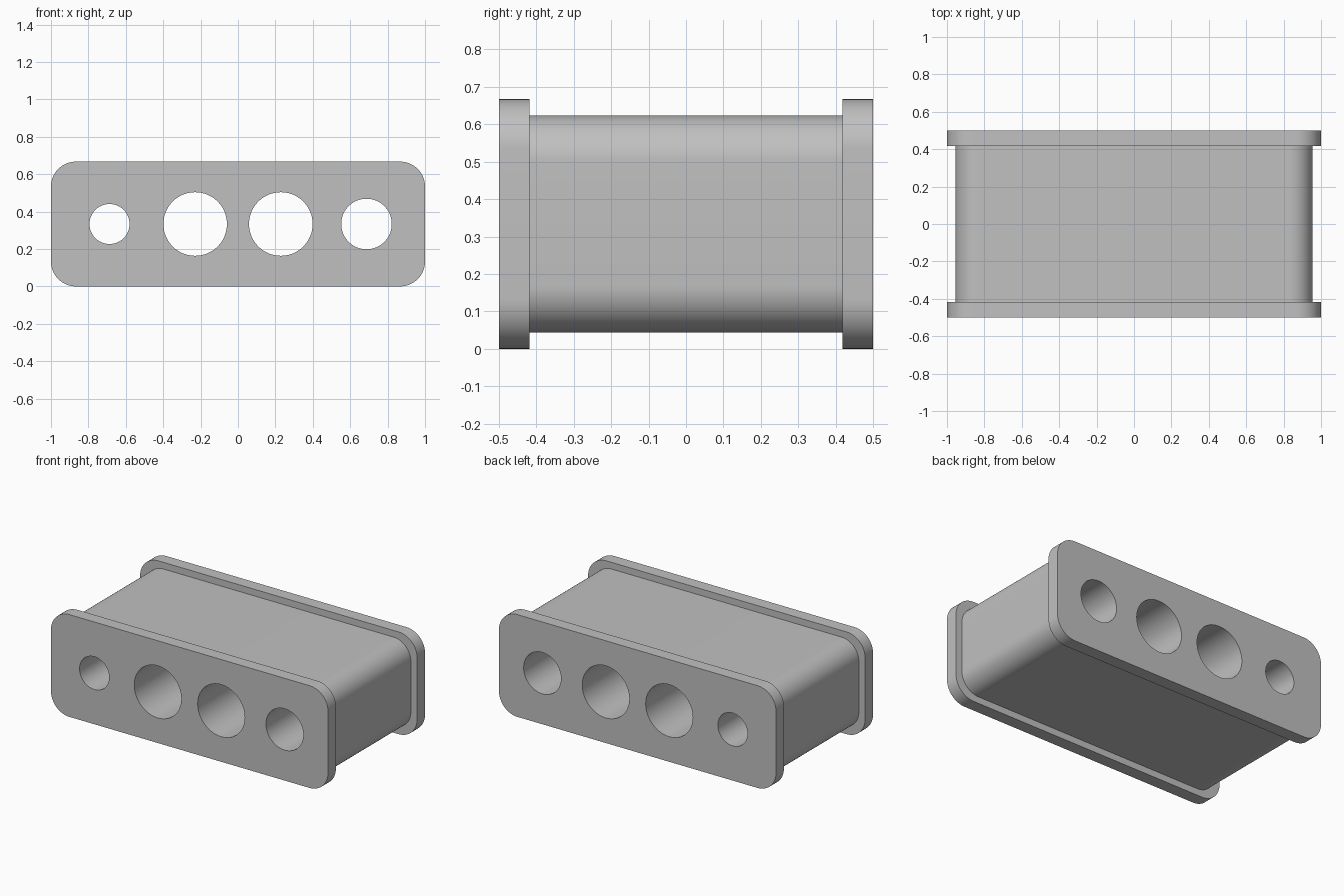
import bpy
from math import cos, sin, pi

if "Cube" in bpy.data.objects:
    bpy.data.objects.remove(bpy.data.objects["Cube"], do_unlink=True)

HEIGHT = 0.667
BORES = [(-0.687, 0.107), (-0.229, 0.17), (0.229, 0.17), (0.687, 0.135)]

grey = bpy.data.materials.new("Grey")
grey.use_nodes = True
color = (0.53, 0.53, 0.53, 1)
grey.diffuse_color = color
grey.node_tree.nodes["Principled BSDF"].inputs["Base Color"].default_value = color


def arc(cx, cy, r, start, sweep, steps):
    return [(cx + r * cos(start + sweep * i / steps),
             cy + r * sin(start + sweep * i / steps)) for i in range(steps + 1)]


def rounded_rect(hx, hy, r):
    corners = [(1, 1), (-1, 1), (-1, -1), (1, -1)]
    return [p for i, (sx, sy) in enumerate(corners)
            for p in arc(sx * (hx - r), sy * (hy - r), r, i * pi / 2, pi / 2, 16)]


def slab(name, hx, hz, radius, y0, y1):
    """Rounded slab along y, pierced by all the bores."""
    curve = bpy.data.curves.new(name, "CURVE")
    curve.dimensions = "2D"
    curve.fill_mode = "BOTH"
    curve.extrude = (y1 - y0) / 2
    outlines = [rounded_rect(hx, hz, radius)]
    outlines += [arc(x, 0, r, 0, 2 * pi, 64)[:-1] for x, r in BORES]
    for points in outlines:
        spline = curve.splines.new("POLY")
        spline.points.add(len(points) - 1)
        for point, (x, y) in zip(spline.points, points):
            point.co = (x, y, 0, 1)
        spline.use_cyclic_u = True
    curve.materials.append(grey)
    obj = bpy.data.objects.new(name, curve)
    bpy.context.collection.objects.link(obj)
    obj.location = (0, (y0 + y1) / 2, HEIGHT / 2)
    obj.rotation_euler.x = pi / 2
    bpy.ops.object.select_all(action="DESELECT")
    obj.select_set(True)
    bpy.context.view_layer.objects.active = obj
    bpy.ops.object.convert(target="MESH")
    bpy.ops.object.shade_smooth_by_angle(angle=pi / 6)


# Main block between two wider end plates
slab("body", 0.955, 0.29, 0.125, -0.418, 0.418)
slab("front_flange", 1, HEIGHT / 2, 0.133, -0.5, -0.418)
slab("back_flange", 1, HEIGHT / 2, 0.133, 0.418, 0.5)
